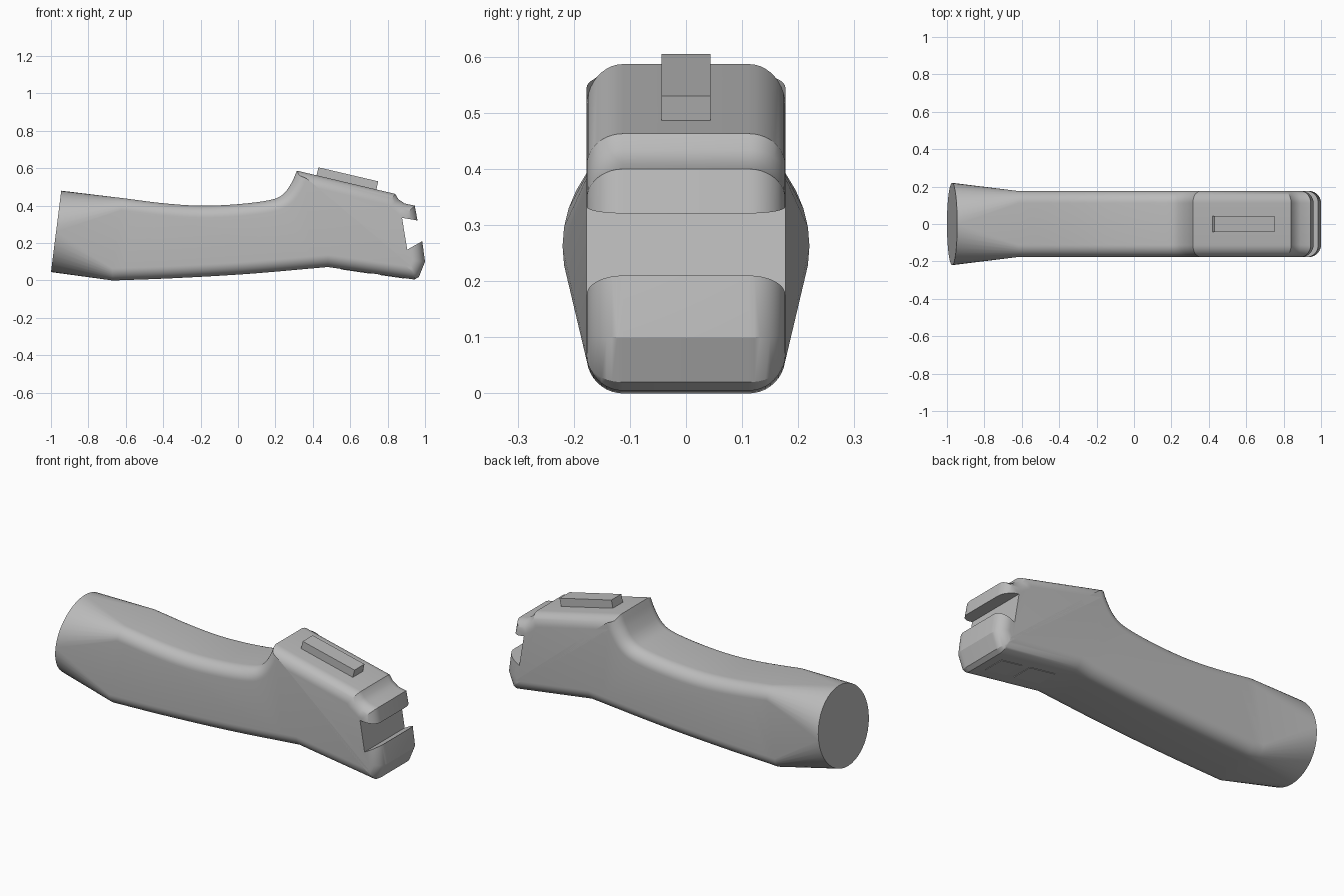
import bpy, bmesh
from math import sin, cos, pi
from mathutils import Vector

cube = bpy.data.objects.get("Cube")
if cube:
    bpy.data.objects.remove(cube)

grey = bpy.data.materials.new("plain_grey")
grey.use_nodes = True
grey.diffuse_color = (0.5, 0.5, 0.5, 1)
grey.node_tree.nodes["Principled BSDF"].inputs["Base Color"].default_value = (0.5, 0.5, 0.5, 1)

HALF, R, STEPS = 0.177, 0.065, 10


def finish(name, bm):
    bmesh.ops.recalc_face_normals(bm, faces=bm.faces)
    mesh = bpy.data.meshes.new(name)
    bm.to_mesh(mesh)
    bm.free()
    mesh.materials.append(grey)
    obj = bpy.data.objects.new(name, mesh)
    bpy.context.collection.objects.link(obj)
    return obj


def prism(name, outline, half):
    """Side outline in x, z extruded across y."""
    bm = bmesh.new()
    a, b = ([bm.verts.new((x, y, z)) for x, z in outline] for y in (-half, half))
    bm.faces.new(a)
    bm.faces.new(b)
    for i in range(len(a)):
        j = (i + 1) % len(a)
        bm.faces.new((a[i], a[j], b[j], b[i]))
    return finish(name, bm)


def curve(points, n):
    """Smooth spline through the points, ends included."""
    p = [Vector(q) for q in points]
    p = [2 * p[0] - p[1]] + p + [2 * p[-1] - p[-2]]
    out = []
    for i in range(1, len(p) - 2):
        a, b, c, d = p[i - 1:i + 3]
        for k in range(n):
            t = k / n
            out.append(0.5 * (2 * b + (c - a) * t + (2 * a - 5 * b + 4 * c - d) * t**2
                              + (3 * b - a - 3 * c + d) * t**3))
    return out + [p[-2]]


def inset(path, dist):
    """Mitred offset of an open anticlockwise path toward its inside."""
    out = []
    for i, p in enumerate(path):
        d1 = (p - path[i - 1]).normalized() if i else None
        d2 = (path[i + 1] - p).normalized() if i < len(path) - 1 else d1
        d1 = d1 or d2
        n1, n2 = Vector((-d1.y, d1.x)), Vector((-d2.y, d2.x))
        out.append(p + (n1 + n2) * dist / (1 + n1.dot(n2)))
    return out


# Side outline: underside, nose, head, thumb rest, back to the collar
under = curve([(-0.67, 0.0), (-0.35, 0.012), (0.05, 0.035), (0.48, 0.072)], 5)
nose = [Vector(q) for q in [(0.945, 0.005), (0.968, 0.02), (1.0, 0.10), (0.985, 0.21),
                            (0.96, 0.32), (0.945, 0.40), (0.89, 0.412), (0.858, 0.434),
                            (0.84, 0.463)]]
top = curve([(0.315, 0.587), (0.285, 0.52), (0.24, 0.46), (0.17, 0.43), (0, 0.408),
             (-0.2, 0.40), (-0.4, 0.413), (-0.615, 0.44)], 4)
outline = under + nose + top

# Body: stacked outlines form the rounded edges on both sides
bm = bmesh.new()
angles = [k / STEPS * pi / 2 for k in range(STEPS + 1)]
levels = [(R * (1 - sin(a)), -(HALF - R + R * cos(a))) for a in angles]
levels += [(d, -y) for d, y in reversed(levels)]
layers = [[bm.verts.new((p.x, y, p.y)) for p in inset(outline, d)] for d, y in levels]
for a, b in zip(layers, layers[1:]):
    for i in range(len(outline) - 1):
        bm.faces.new((a[i], a[i + 1], b[i + 1], b[i]))
bm.faces.new(layers[0])
bm.faces.new(layers[-1])

# Flared collar: each rounded corner opens into a quarter of the round end
ring = [row[0] for row in layers] + [row[-1] for row in reversed(layers)]
quarter = [-pi + a for a in angles]
turns = quarter + [a + pi / 2 for a in quarter]
turns += [a + pi for a in turns]
centre = Vector((-0.9725, 0, 0.2625))
up = Vector((0.0275, 0, 0.2175))
side = Vector((0, 0.22, 0))
end = [bm.verts.new(centre + side * cos(t) + up * sin(t)) for t in turns]
for i in range(len(ring)):
    j = (i + 1) % len(ring)
    bm.faces.new((ring[i], ring[j], end[j], end[i]))
bm.faces.new(end)
bmesh.ops.remove_doubles(bm, verts=bm.verts, dist=0.0002)
body = finish("handle_body", bm)

# Slot across the nose
cutter = prism("slot_cutter", [(0.877, 0.335), (0.905, 0.165), (1.1, 0.275), (1.1, 0.297)], 0.4)
cutter.hide_render = True
cut = body.modifiers.new("slot", "BOOLEAN")
cut.operation = "DIFFERENCE"
cut.solver = "EXACT"
cut.object = cutter
bpy.context.view_layer.objects.active = body
body.select_set(True)
bpy.ops.object.modifier_apply(modifier="slot")
bpy.data.objects.remove(cutter)
bpy.ops.object.shade_smooth_by_angle(angle=0.5)

# Slide button on the head
prism("slide_button", [(0.415, 0.54), (0.735, 0.467), (0.75, 0.53), (0.43, 0.605)], 0.044)


# Two thin plates under the head
def underside(x):
    return 0.072 - 0.144 * (x - 0.48)


for name, x0, x1 in (("rear_plate", 0.55, 0.71), ("front_plate", 0.76, 0.89)):
    prism(name, [(x0, underside(x0) - 0.003), (x1, underside(x1) - 0.003),
                 (x1, underside(x1) + 0.004), (x0, underside(x0) + 0.004)], 0.06)
